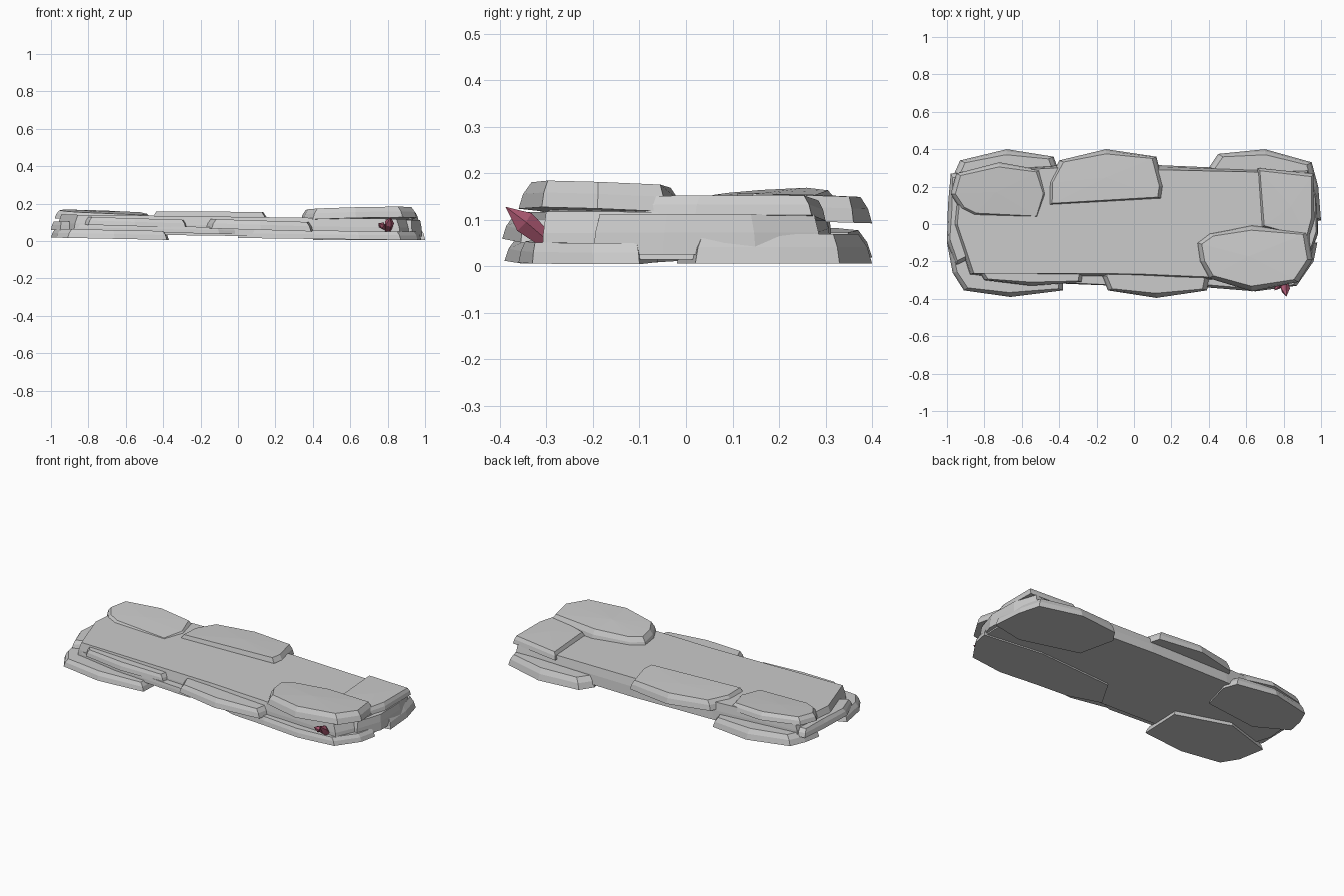
import bpy, bmesh
from mathutils import Vector

def slab(name, outline, z0, z1, inset=0.025, sx=0.0, sy=0.0, dome=0.0):
    """Flat-faced rock plate: outline below, inset top, tilted by sx / sy."""
    bm = bmesh.new()
    c = sum((Vector(p) for p in outline), Vector((0, 0))) / len(outline)

    def ring(d, z):
        out = []
        for p in outline:
            v = Vector(p) - c
            q = c + v * (1 - d / max(v.length, 0.05))
            out.append(bm.verts.new((q.x, q.y, z + sx * (q.x - c.x) + sy * (q.y - c.y))))
        return out
    rings = [ring(0, z0), ring(inset * 0.35, z0 + (z1 - z0) * 0.55), ring(inset, z1)]
    n = len(outline)
    for a, b in zip(rings, rings[1:]):
        for i in range(n):
            j = (i + 1) % n
            bm.faces.new((a[i], a[j], b[j], b[i]))
    bm.faces.new(rings[0][::-1])
    top = bm.verts.new((c.x, c.y, z1 + dome))
    for i in range(n):
        bm.faces.new((rings[2][i], rings[2][(i + 1) % n], top))
    bmesh.ops.recalc_face_normals(bm, faces=bm.faces[:])
    me = bpy.data.meshes.new(name)
    bm.to_mesh(me)
    bm.free()
    ob = bpy.data.objects.new(name, me)
    bpy.context.collection.objects.link(ob)
    return ob

# central body
slab("rock_core", [(-0.97, 0), (-0.88, -0.27), (0.0, -0.29), (0.4, -0.3), (0.87, -0.31),
                   (0.96, -0.1), (0.97, 0.1), (0.94, 0.28), (0.13, 0.315), (-0.4, 0.315),
                   (-0.94, 0.28)], 0.026, 0.128, 0.025, sx=-0.013)

# lower plates, front
slab("lower_plate_front_left", [(-1, -0.1), (-0.97, -0.26), (-0.91, -0.355), (-0.66, -0.39),
                                (-0.38, -0.355), (-0.37, -0.1), (-0.7, 0.0)], 0.013, 0.06, sx=-0.02)
slab("lower_plate_front_right", [(0.0, -0.27), (0.2, -0.33), (0.4, -0.34), (0.65, -0.36),
                                 (0.87, -0.33), (0.96, -0.2), (0.98, -0.1), (0.6, -0.06),
                                 (0.1, -0.1)], 0.01, 0.055, 0.02, sx=-0.012)
# lower plates, back
slab("lower_plate_back_left", [(-0.99, 0.15), (-0.97, 0.25), (-0.93, 0.34), (-0.68, 0.4),
                               (-0.43, 0.36), (-0.40, 0.28), (-0.45, 0.1), (-0.8, 0.05)],
     0.02, 0.078, 0.03, sx=-0.02)
slab("lower_plate_back_right", [(1.0, 0.02), (0.985, 0.2), (0.95, 0.33), (0.7, 0.4),
                                (0.45, 0.375), (0.40, 0.3), (0.45, 0.08), (0.8, -0.02)],
     0.006, 0.07, 0.03)

# middle plates
slab("middle_plate_front", [(-0.17, -0.28), (-0.14, -0.355), (0.12, -0.395), (0.39, -0.355),
                            (0.41, -0.25), (0.2, -0.1), (-0.1, -0.1)], 0.06, 0.11, sx=-0.03)
slab("middle_plate_front_left", [(-0.83, -0.25), (-0.8, -0.3), (-0.55, -0.33), (-0.28, -0.31),
                                 (-0.26, -0.2), (-0.5, -0.1), (-0.8, -0.1)],
     0.08, 0.122, 0.02, sx=-0.03)
slab("middle_plate_front_low", [(-0.86, -0.27), (-0.6, -0.31), (-0.1, -0.33), (0.0, -0.28),
                                (-0.1, -0.1), (-0.8, -0.1)], 0.045, 0.08, 0.015, sx=-0.02)
slab("middle_plate_left", [(-1, -0.1), (-0.995, 0.1), (-0.98, 0.27), (-0.8, 0.29),
                           (-0.7, 0.1), (-0.8, -0.15), (-0.95, -0.22)], 0.06, 0.105, 0.025)
slab("middle_plate_right", [(0.985, -0.05), (0.98, 0.15), (0.93, 0.29), (0.7, 0.28),
                            (0.7, -0.2), (0.93, -0.2)], 0.025, 0.112, 0.015)

# upper plates
slab("upper_plate_back_left", [(-0.98, 0.16), (-0.93, 0.08), (-0.86, 0.04), (-0.50, 0.03),
                               (-0.46, 0.16), (-0.50, 0.29), (-0.72, 0.33), (-0.95, 0.27)],
     0.113, 0.156, 0.025, sx=-0.04, sy=0.06, dome=0.002)
slab("upper_plate_back_middle", [(-0.46, 0.1), (0.15, 0.135), (0.16, 0.2), (0.12, 0.36),
                                 (-0.15, 0.4), (-0.40, 0.34), (-0.46, 0.22)],
     0.097, 0.153, 0.025, sy=-0.03, dome=0.002)
slab("upper_plate_front_right", [(0.335, -0.1), (0.40, -0.05), (0.63, -0.005), (0.93, -0.045),
                                 (0.955, -0.19), (0.88, -0.31), (0.63, -0.36), (0.40, -0.29),
                                 (0.35, -0.2)], 0.116, 0.174, 0.028, sx=0.022, sy=-0.04, dome=0.004)
slab("upper_plate_right", [(0.68, -0.02), (0.93, -0.09), (0.965, 0.02), (0.96, 0.27),
                           (0.66, 0.3)], 0.105, 0.148, 0.02, sx=0.04, dome=0.002)

# crystals
pink = bpy.data.materials.new("crystal_pink")
pink.diffuse_color = (0.42, 0.1, 0.17, 1)
for name, base, tip, r in [("crystal_large", (0.8, -0.3, 0.055), (0.815, -0.388, 0.128), 0.026),
                           ("crystal_small", (0.785, -0.31, 0.07), (0.752, -0.355, 0.095), 0.018)]:
    b, t = Vector(base), Vector(tip)
    d = t - b
    bm = bmesh.new()
    q = d.to_track_quat('Z', 'Y')
    rings = [[bm.verts.new(b + d * h + q @ Vector((x * r * s, y * r * s, 0)))
              for x, y in ((1, 0), (0.3, 0.95), (-0.8, 0.6), (-0.8, -0.6), (0.3, -0.95))]
             for h, s in ((0, 0.7), (0.55, 1))]
    apex = bm.verts.new(t)
    for i in range(5):
        j = (i + 1) % 5
        bm.faces.new((rings[0][i], rings[0][j], rings[1][j], rings[1][i]))
        bm.faces.new((rings[1][i], rings[1][j], apex))
    bm.faces.new(rings[0][::-1])
    me = bpy.data.meshes.new(name)
    bm.to_mesh(me)
    bm.free()
    me.materials.append(pink)
    bpy.context.collection.objects.link(bpy.data.objects.new(name, me))
